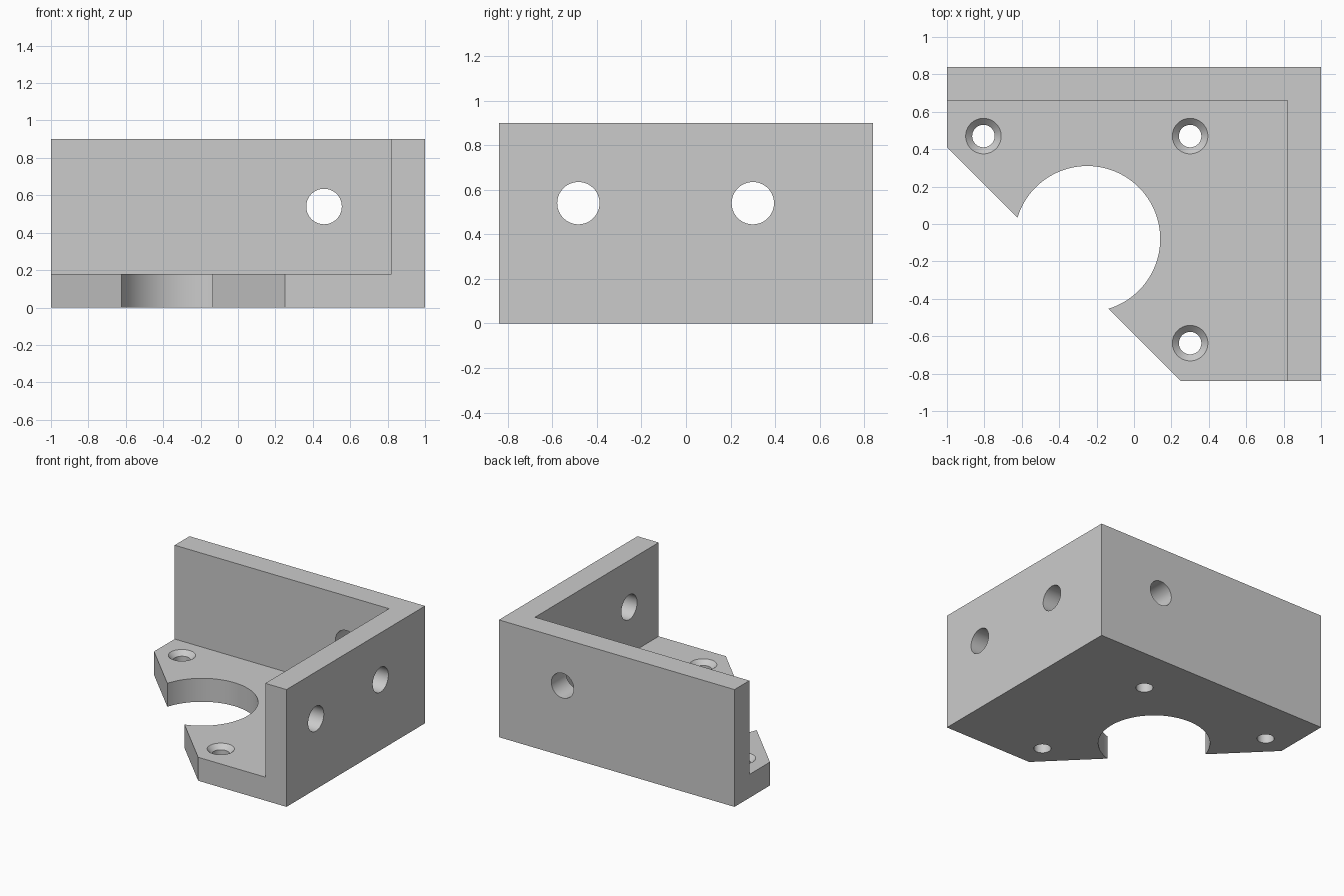
import bpy, bmesh, math
from mathutils import Matrix, Vector

cube = bpy.data.objects.get("Cube")
if cube:
    bpy.data.objects.remove(cube, do_unlink=True)

X, Y, HEIGHT, WALL = 1.0, 0.84, 0.9, 0.18
HOLE_Z, HOLE_R = 0.54, 0.095
SCREW_R, SINK = 0.06, 0.035

grey = bpy.data.materials.new("plain_grey")
grey.use_nodes = True
grey.diffuse_color = (0.6, 0.6, 0.6, 1)
grey.node_tree.nodes["Principled BSDF"].inputs["Base Color"].default_value = (0.6, 0.6, 0.6, 1)


def prism(name, outline, z0, z1):
    """Extrude a plan outline from z0 to z1."""
    bm = bmesh.new()
    face = bm.faces.new([bm.verts.new((x, y, z0)) for x, y in outline])
    top = bmesh.ops.extrude_face_region(bm, geom=[face])["geom"]
    verts = [v for v in top if isinstance(v, bmesh.types.BMVert)]
    bmesh.ops.translate(bm, verts=verts, vec=(0, 0, z1 - z0))
    bmesh.ops.recalc_face_normals(bm, faces=bm.faces)
    return add_object(name, bm)


def cylinder(name, centre, r1, r2, depth, axis="Z", sides=64):
    """Cylinder or cone centred on a point along an axis."""
    turn = {"X": Matrix.Rotation(math.pi / 2, 4, "Y"),
            "Y": Matrix.Rotation(math.pi / 2, 4, "X"), "Z": Matrix()}[axis]
    bm = bmesh.new()
    bmesh.ops.create_cone(bm, cap_ends=True, segments=sides, radius1=r1, radius2=r2,
                          depth=depth, matrix=Matrix.Translation(Vector(centre)) @ turn)
    return add_object(name, bm)


def add_object(name, bm):
    mesh = bpy.data.meshes.new(name)
    bm.to_mesh(mesh)
    bm.free()
    mesh.materials.append(grey)
    obj = bpy.data.objects.new(name, mesh)
    bpy.context.collection.objects.link(obj)
    return obj


def combine(target, tool, operation):
    """Apply a boolean and discard the tool."""
    bpy.context.view_layer.objects.active = target
    mod = target.modifiers.new("boolean", "BOOLEAN")
    mod.operation, mod.solver, mod.object = operation, "EXACT", tool
    bpy.ops.object.modifier_apply(modifier=mod.name)
    bpy.data.objects.remove(tool, do_unlink=True)


# L-shaped upright walls along the back and left sides
bracket = prism("corner_bracket", [(-X, Y), (-X, Y - WALL), (X - WALL, Y - WALL),
                                   (X - WALL, -Y), (X, -Y), (X, Y)], 0, HEIGHT)

# Base plate with its front corner cut off diagonally
plate = prism("base_plate", [(-X, Y), (-X, 0.41), (0.25, -Y), (X, -Y), (X, Y)], 0, WALL)
combine(bracket, plate, "UNION")

# Large round opening in the base
combine(bracket, cylinder("opening_cutter", (-0.25, -0.08, 0), 0.39, 0.39, 2 * WALL + 0.1, sides=128),
        "DIFFERENCE")

# Countersunk screw holes in the base
for x, y in ((-0.805, 0.47), (0.3, 0.47), (0.3, -0.637)):
    combine(bracket, cylinder("screw_cutter", (x, y, WALL / 2), SCREW_R, SCREW_R, WALL + 0.1), "DIFFERENCE")
    combine(bracket, cylinder("sink_cutter", (x, y, WALL), HOLE_R - SINK, HOLE_R + SINK, 2 * SINK), "DIFFERENCE")

# Mounting holes through the walls
for y in (-0.483, 0.3):
    combine(bracket, cylinder("side_cutter", (X - WALL / 2, y, HOLE_Z), HOLE_R, HOLE_R, WALL + 0.1, "X"),
            "DIFFERENCE")
combine(bracket, cylinder("back_cutter", (0.46, Y - WALL / 2, HOLE_Z), HOLE_R, HOLE_R, WALL + 0.1, "Y"),
        "DIFFERENCE")

# Smooth hole walls with crisp edges
bpy.ops.object.select_all(action="DESELECT")
bracket.select_set(True)
bpy.context.view_layer.objects.active = bracket
bpy.ops.object.shade_smooth_by_angle(angle=math.radians(30))
